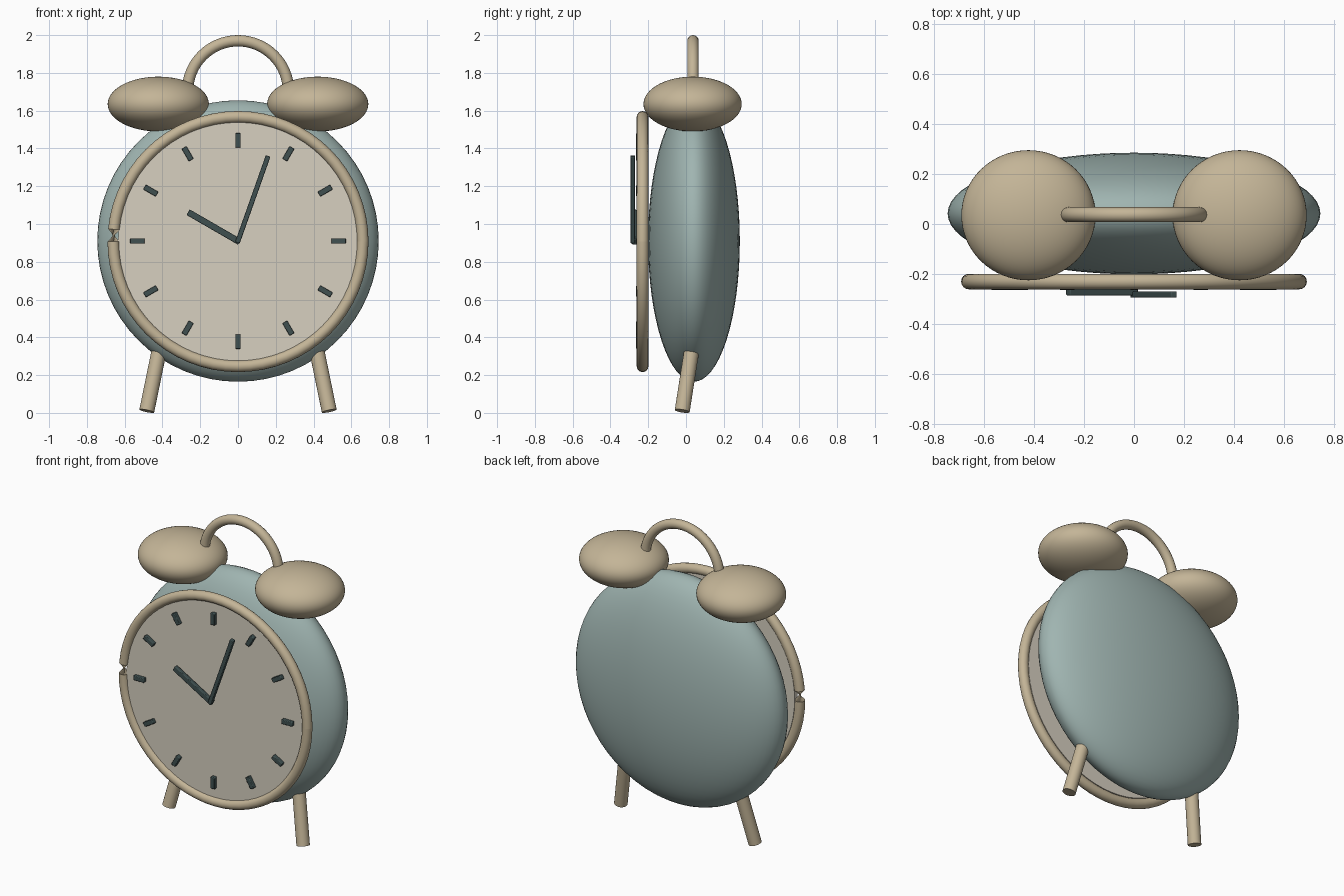
import bpy, bmesh, math
from mathutils import Vector, Matrix

if "Cube" in bpy.data.objects:
    bpy.data.objects.remove(bpy.data.objects["Cube"])


def material(name, rgb):
    m = bpy.data.materials.new(name)
    m.use_nodes = True
    m.diffuse_color = (*rgb, 1)
    m.node_tree.nodes["Principled BSDF"].inputs["Base Color"].default_value = (*rgb, 1)
    return m


TEAL = material("muted teal", (0.35, 0.46, 0.44))
BRASS = material("pale brass", (0.55, 0.46, 0.31))
CREAM = material("cream", (0.68, 0.63, 0.53))
DARK = material("dark slate", (0.05, 0.08, 0.08))
DIAL_Z = 0.91


def finish(obj, name, mat):
    obj.name = obj.data.name = name
    obj.data.materials.append(mat)
    bpy.ops.object.select_all(action='DESELECT')
    obj.select_set(True)
    bpy.context.view_layer.objects.active = obj
    bpy.ops.object.shade_smooth_by_angle(angle=math.radians(40))
    return obj


def ellipsoid(name, center, radii, mat):
    bpy.ops.mesh.primitive_uv_sphere_add(segments=64, ring_count=32, location=center)
    obj = bpy.context.object
    obj.scale = radii
    bpy.ops.object.transform_apply(location=False, rotation=False)
    return finish(obj, name, mat)


def rod(name, a, b, radius, mat, sides=32):
    a, b = Vector(a), Vector(b)
    bpy.ops.mesh.primitive_cylinder_add(vertices=sides, radius=radius, depth=(b - a).length,
                                        location=(a + b) / 2)
    obj = bpy.context.object
    obj.rotation_euler = (b - a).to_track_quat('Z', 'Y').to_euler()
    return finish(obj, name, mat)


def arc_tube(name, center, major, minor, sweep, steps, mat, flip_at=None, sides=16):
    """Capped tube along an arc in the xz plane; sections turn half round from flip_at on."""
    bm = bmesh.new()
    rings = []
    for i in range(steps + 1):
        t = sweep * i / steps
        out = Vector((math.cos(t), 0, math.sin(t)))
        turn = math.pi if flip_at is not None and i >= flip_at else 0
        ring = []
        for j in range(sides):
            a = math.tau * j / sides + turn
            offset = out * (major + minor * math.cos(a)) + Vector((0, minor * math.sin(a), 0))
            ring.append(bm.verts.new(offset))
        rings.append(ring)
    for r, s in zip(rings, rings[1:]):
        for j in range(sides):
            k = (j + 1) % sides
            bm.faces.new((r[j], r[k], s[k], s[j]))
    bm.faces.new(rings[0][::-1])
    bm.faces.new(rings[-1])
    bmesh.ops.recalc_face_normals(bm, faces=bm.faces)
    mesh = bpy.data.meshes.new(name)
    bm.to_mesh(mesh)
    bm.free()
    obj = bpy.data.objects.new(name, mesh)
    obj.location = center
    bpy.context.collection.objects.link(obj)
    return finish(obj, name, mat)


def dial_bar(name, angle, start, end, width, y, depth):
    """Softened bar on the dial, pointing at a clockwise angle from twelve."""
    bpy.ops.mesh.primitive_cube_add(size=1)
    obj = bpy.context.object
    size = Matrix.Diagonal((width, depth, end - start, 1))
    obj.data.transform(Matrix.Translation((0, 0, (start + end) / 2)) @ size)
    obj.location = (0, y, DIAL_Z)
    obj.rotation_euler = (0, angle, 0)
    bevel = obj.modifiers.new("soft edges", 'BEVEL')
    bevel.width = 0.004
    bevel.segments = 2
    return finish(obj, name, DARK)


# Case, dial and rim
ellipsoid("case", (0, 0.042, DIAL_Z), (0.745, 0.243, 0.745), TEAL)
rod("dial", (0, -0.21, DIAL_Z), (0, -0.24, DIAL_Z), 0.635, CREAM, 64)
arc_tube("rim", (0, -0.23, DIAL_Z - 0.003), 0.66, 0.031, math.tau, 64, BRASS, flip_at=32)

# Hour marks
for hour in range(12):
    dial_bar(f"hour_mark_{hour + 1}", math.tau * (hour + 1) / 12, 0.495, 0.571, 0.029, -0.25, 0.028)

# Hands
dial_bar("hour_hand", math.radians(-60), -0.01, 0.305, 0.034, -0.273, 0.025)
dial_bar("minute_hand", math.radians(19.5), -0.01, 0.478, 0.026, -0.282, 0.025)

# Bells and legs on each side
for side, x in (("left", 1), ("right", -1)):
    ellipsoid(side + "_bell", (x * 0.422, 0.035, 1.635), (0.268, 0.26, 0.145), BRASS)
    rod(side + "_leg", (x * 0.42, 0.028, 0.317), (x * 0.483, -0.02, 0.01), 0.04, BRASS)

# Carrying handle
arc_tube("handle", (0, 0.037, 1.703), 0.267, 0.03, math.pi, 32, BRASS)
